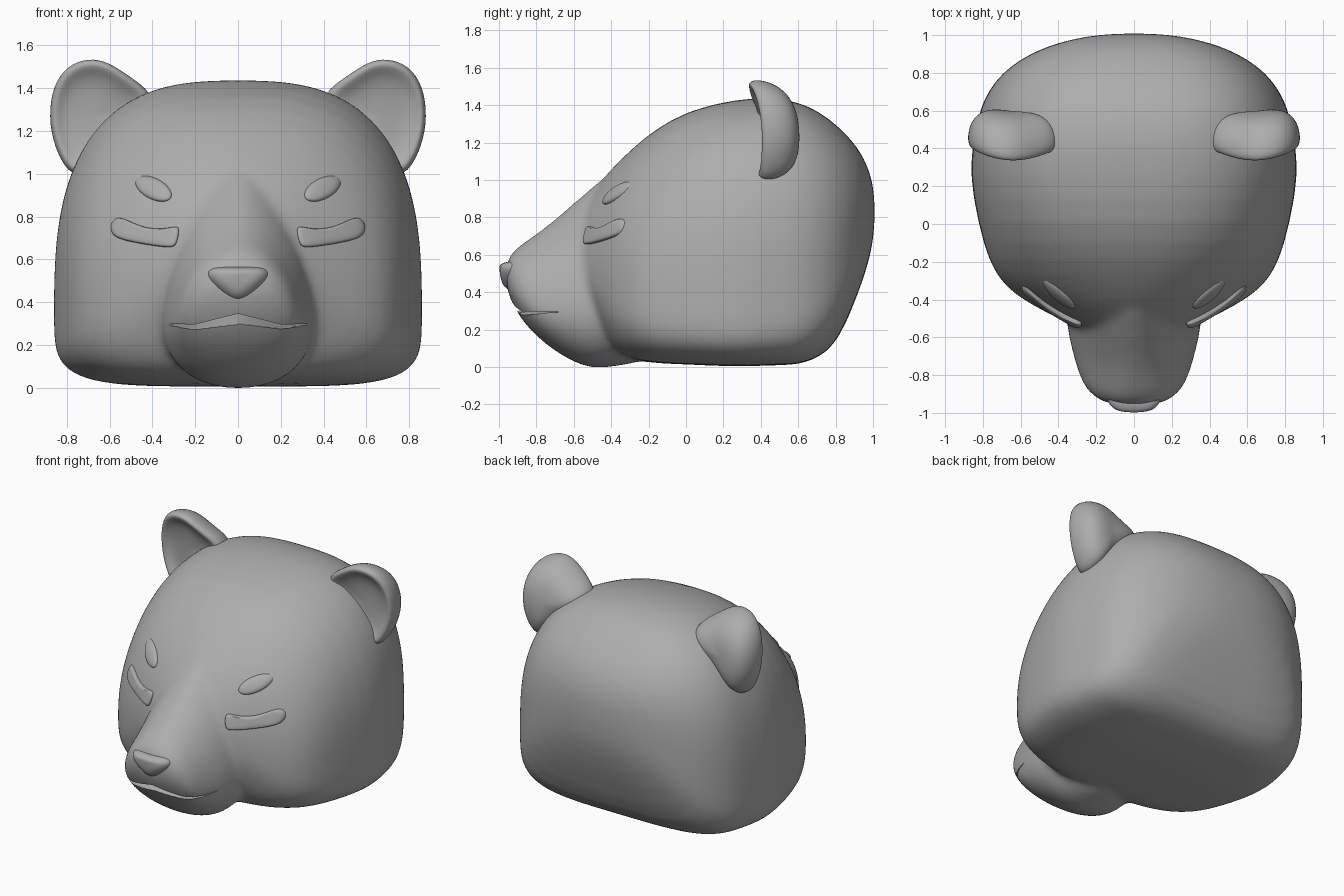
import bpy, bmesh, math
from mathutils import Vector
from mathutils.bvhtree import BVHTree

if "Cube" in bpy.data.objects:
    bpy.data.objects.remove(bpy.data.objects["Cube"])

grey = bpy.data.materials.new("plain grey")
grey.diffuse_color = (0.42, 0.42, 0.42, 1)
grey.use_nodes = True
grey.node_tree.nodes["Principled BSDF"].inputs["Base Color"].default_value = grey.diffuse_color


def add_object(name, bm, smooth=True):
    bmesh.ops.recalc_face_normals(bm, faces=bm.faces)
    me = bpy.data.meshes.new(name)
    bm.to_mesh(me)
    bm.free()
    me.materials.append(grey)
    for p in me.polygons:
        p.use_smooth = smooth
    ob = bpy.data.objects.new(name, me)
    bpy.context.collection.objects.link(ob)
    return ob


def skin(bm, rings):
    """Bridge rings of equal length and close both ends."""
    rows = [[bm.verts.new(p) for p in ring] for ring in rings]
    n = len(rows[0])
    for a, b in zip(rows, rows[1:]):
        for i in range(n):
            bm.faces.new((a[i], a[(i + 1) % n], b[(i + 1) % n], b[i]))
    bm.faces.new(rows[0])
    bm.faces.new(rows[-1][::-1])


def section(y, w, bottom, top, zc, up, low, n=48):
    """Superellipse slice, with its own exponent above and below the widest height."""
    pts = []
    for i in range(n):
        t = 2 * math.pi * (i + 0.5) / n
        c, s = math.cos(t), math.sin(t)
        e = 2 / (up if s > 0 else low)
        h = top - zc if s > 0 else zc - bottom
        pts.append((math.copysign(abs(c) ** e, c) * w, y,
                    zc + math.copysign(abs(s) ** e, s) * h))
    return pts


# Head: skull and muzzle slices along y, fused into one smooth skin
skull = [  # y, half width, bottom, top, widest height, upper and lower exponent
    (-.60, .22, .42, .78, .56, 2, 2), (-.50, .40, .26, .93, .48, 2, 2),
    (-.42, .56, .12, 1.04, .42, 2, 2.6), (-.33, .69, .05, 1.13, .40, 2.1, 3.2),
    (-.20, .77, .02, 1.25, .39, 2.3, 4), (0, .825, .015, 1.375, .38, 2.6, 4.6),
    (.27, .875, .0, 1.435, .36, 2.75, 4.6), (.45, .85, .01, 1.445, .38, 2.8, 4.6),
    (.60, .82, .01, 1.42, .42, 2.8, 4.6), (.70, .775, .045, 1.375, .45, 2.8, 4.2),
    (.81, .695, .12, 1.295, .52, 2.8, 3.8), (.92, .53, .39, 1.18, .66, 2.7, 3.2),
    (.985, .32, .58, 1.05, .80, 2.5, 2.6), (1.01, .12, .74, .92, .83, 2, 2)]
muzzle = [
    (-.965, .12, .42, .57, .49, 2, 2), (-.92, .21, .32, .625, .43, 2, 2),
    (-.87, .26, .24, .665, .37, 1.9, 2.2), (-.79, .295, .155, .72, .32, 1.8, 2.2),
    (-.70, .32, .085, .79, .31, 1.75, 2.2), (-.60, .345, .025, .88, .31, 1.75, 2.2),
    (-.50, .36, -.01, .965, .31, 1.75, 2.2), (-.40, .35, .0, 1.05, .31, 1.75, 2.2),
    (-.20, .30, .03, 1.16, .35, 2, 2), (0, .2, .15, 1.1, .4, 2, 2)]
bm = bmesh.new()
skin(bm, [section(*s) for s in skull])
skin(bm, [section(*s) for s in muzzle])
head = add_object("head", bm)
sub = head.modifiers.new("round", 'SUBSURF')
sub.levels = sub.render_levels = 1
rem = head.modifiers.new("fuse", 'REMESH')
rem.mode = 'VOXEL'
rem.voxel_size = 0.018
rem.use_smooth_shade = True
soft = head.modifiers.new("soften", 'SMOOTH')
soft.factor = 0.5
soft.iterations = 22

# Mouth slit: a thin wedge, raised in the middle and following the muzzle
bm = bmesh.new()
rings = []
for i in range(-8, 9):
    x = i * 0.04
    a = abs(x) / 0.32
    z = 0.285 + 0.05 * max(0, 1 - a * 1.6)
    back = -0.79 + 0.17 * a * a
    gap = 0.05 * (1 - a) + 0.008
    rings.append([(x, -1.1, z + 0.01), (x, back, z + 0.012), (x, -1.1, z - gap * 2.2)])
skin(bm, rings)
cutter = add_object("mouth_cutter", bm)
cutter.hide_render = True
cutter.hide_set(True)
cut = head.modifiers.new("mouth", 'BOOLEAN')
cut.object = cutter
cut.solver = 'EXACT'
crisp = head.modifiers.new("crisp_lips", 'EDGE_SPLIT')
crisp.split_angle = math.radians(40)

# Face surface, used to seat the eyes and brows
bpy.context.view_layer.update()
dg = bpy.context.evaluated_depsgraph_get()
tree = BVHTree.FromObject(head, dg)


def face_y(x, z):
    hit = tree.ray_cast(Vector((x, -2, z)), Vector((0, 1, 0)))[0]
    return hit.y if hit else -0.4


def pillow(name, outline, profile, place, sides=(1,), centre=None):
    """Outline in x, z scaled through (scale, depth) rings; place() turns depth into y."""
    n = len(outline)
    cx, cz = centre or (sum(p[0] for p in outline) / n, sum(p[1] for p in outline) / n)
    for side in sides:
        rings = []
        for k, d in profile:
            flat = [(cx + (x - cx) * k, cz + (z - cz) * k) for x, z in outline]
            rings.append([(side * x, place(x, z, d), z) for x, z in flat])
        bm = bmesh.new()
        skin(bm, rings)
        label = name if len(sides) == 1 else ("right_" if side > 0 else "left_") + name
        ob = add_object(label, bm)
        m = ob.modifiers.new("round", 'SUBSURF')
        m.levels = m.render_levels = 2


both = (1, -1)

# Ears: shallow cup in front, domed behind, edges swept back
ear = [(.36, 1.35), (.50, 1.45), (.61, 1.525), (.70, 1.54), (.80, 1.505), (.865, 1.41),
       (.885, 1.27), (.86, 1.12), (.77, .96), (.66, 1.06), (.50, 1.20)]
pillow("ear", ear,
       [(.1, .41), (.45, .405), (.72, .385), (.9, .345), (.99, .36), (1.015, .40),
        (.95, .475), (.75, .55), (.42, .592), (.1, .60)],
       lambda x, z, d: d + .05 * (x - .65) + 1.0 * (x - .65) ** 2 - .07 * (z - 1.25),
       both, (.67, 1.27))

# Closed eyes: blunt-ended bands
eye = [(.60, .75), (.588, .785), (.55, .803), (.46, .752), (.364, .738), (.285, .757),
       (.27, .745), (.285, .665), (.31, .652), (.41, .664), (.55, .69), (.59, .715)]
pillow("closed_eye", eye, [(.3, -.028), (.85, -.026), (1, -.016), (1, .03), (.7, .04)],
       lambda x, z, d: face_y(x, z) + d, both)

# Brow spots
tilt = math.radians(27)
brow = []
for i in range(12):
    t = math.tau * i / 12
    u, v = .099 * math.cos(t), .053 * math.sin(t)
    brow.append((.395 + u * math.cos(tilt) - v * math.sin(tilt),
                 .93 + u * math.sin(tilt) + v * math.cos(tilt)))
pillow("brow_spot", brow, [(.3, -.025), (.75, -.02), (1, -.005), (1, .03), (.7, .04)],
       lambda x, z, d: face_y(x, z) + d, both)

# Nose pad
nose = [(-.13, .568), (0, .563), (.13, .568), (.155, .525), (.115, .47), (.055, .42),
        (0, .393), (-.055, .42), (-.115, .47), (-.155, .525)]
pillow("nose", nose,
       [(.35, -1.0), (.7, -.998), (.93, -.975), (1.02, -.94), (1, -.90), (.8, -.85)],
       lambda x, z, d: d + 1.2 * x * x + .3 * max(0, .5 - z), centre=(0, .51))
